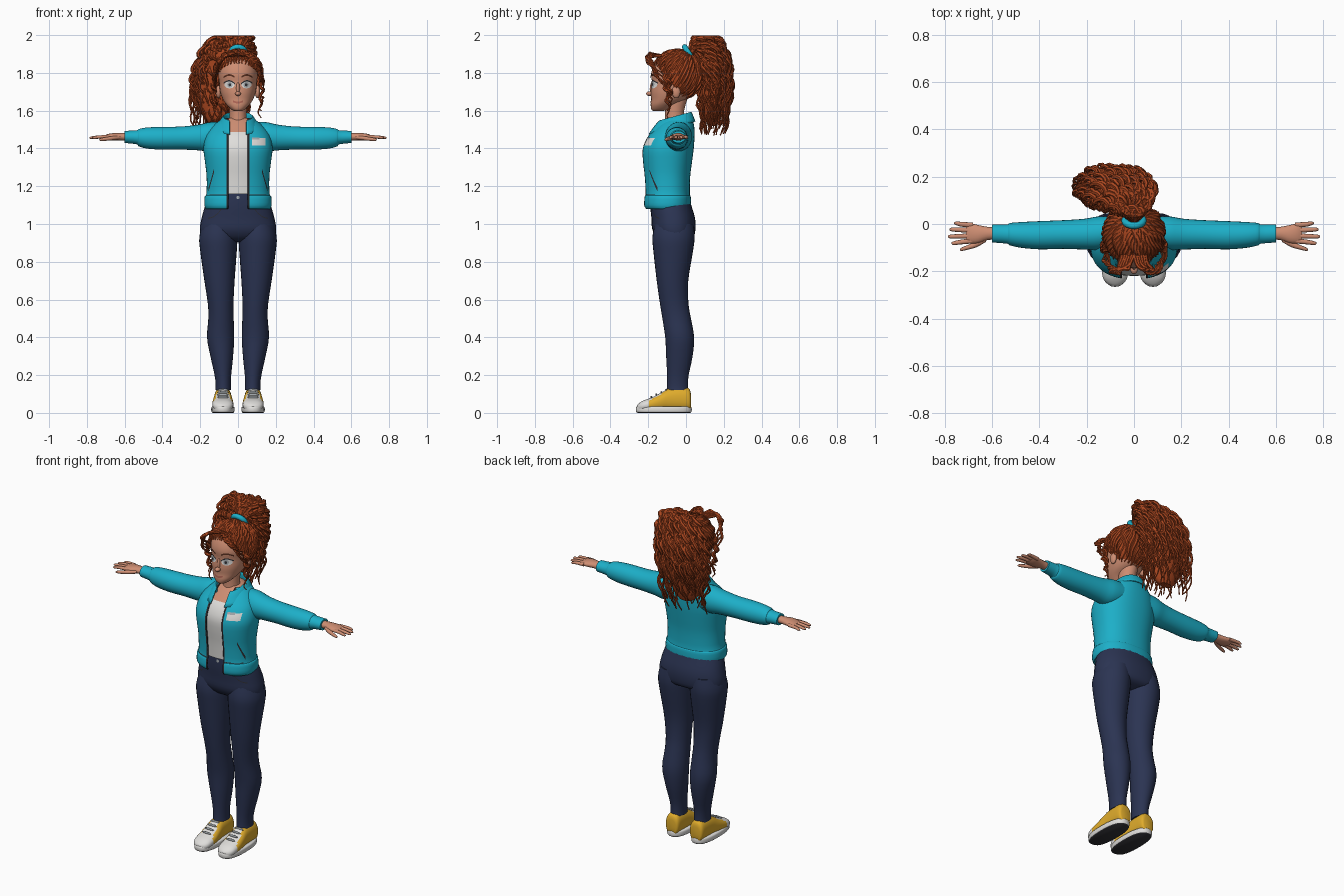
import bpy, bmesh, math, random
from mathutils import Vector
from mathutils.bvhtree import BVHTree

if "Cube" in bpy.data.objects:
    bpy.data.objects.remove(bpy.data.objects["Cube"])

random.seed(4)
COL = {"hair": (0.40, 0.062, 0.014), "teal": (0.012, 0.43, 0.58), "denim": (0.024, 0.034, 0.085),
       "skin": (0.62, 0.27, 0.17), "white": (0.74, 0.73, 0.71), "yellow": (0.74, 0.41, 0.025),
       "dark": (0.03, 0.03, 0.035), "grey": (0.38, 0.41, 0.43), "lips": (0.42, 0.13, 0.09),
       "brown": (0.10, 0.03, 0.015)}
MAT = {}
for key, c in COL.items():
    MAT[key] = bpy.data.materials.new(key)
    MAT[key].diffuse_color = (*c, 1)


def finish(name, bm, mats, rule=None):
    """Turn a bmesh into an object; rule(face) picks the material slot."""
    bmesh.ops.recalc_face_normals(bm, faces=bm.faces[:])
    for f in bm.faces:
        f.smooth = True
        if rule:
            f.material_index = rule(f)
    me = bpy.data.meshes.new(name)
    bm.to_mesh(me)
    bm.free()
    for m in mats:
        me.materials.append(MAT[m])
    ob = bpy.data.objects.new(name, me)
    bpy.context.collection.objects.link(ob)
    return ob


def smooth_rings(rings, k=3):
    """Catmull-Rom interpolation between cross-sections."""
    out = []
    for i in range(len(rings) - 1):
        p = [rings[max(0, min(len(rings) - 1, i + d))] for d in (-1, 0, 1, 2)]
        for s in range(k):
            t = s / k
            out.append([b + 0.5 * t * (c - a + t * (2 * a - 5 * b + 4 * c - d + t * (3 * (b - c) + d - a)))
                        for a, b, c, d in zip(*p)])
    return out + [list(rings[-1])]


def loft(name, rings, mats, axis="z", n=28, p=1.0, side=1, gap=None, rule=None, warp=None):
    """Rings are (position, centre, half width, near edge, far edge); gap leaves the front open."""
    sgn = lambda v: math.copysign(abs(v) ** p, v)
    bm, rows = bmesh.new(), []
    for t, c, h, a, b in smooth_rings(rings):
        if gap:
            a0, a1 = (math.asin(min(1, g / h) ** (1 / p)) for g in (gap, gap + 0.008))
            angs = [a0] + [a1 + (2 * math.pi - 2 * a1) * i / n for i in range(n + 1)] + [2 * math.pi - a0]
        else:
            angs = [2 * math.pi * i / n for i in range(n)]
        row = []
        for th in angs:
            u, v = c + h * sgn(math.sin(th)), (a + b) / 2 - (b - a) / 2 * sgn(math.cos(th))
            q = {"z": (u, v, t), "x": (t, v, u), "y": (u, t, v)}[axis]
            if warp:
                q = warp(*q)
            row.append(bm.verts.new((q[0] * side, q[1], q[2])))
        rows.append(row)
    m = len(rows[0])
    for r, s in zip(rows, rows[1:]):
        for i in range(m - 1 if gap else m):
            f = bm.faces.new((r[i], r[(i + 1) % m], s[(i + 1) % m], s[i]))
            if gap and i in (0, m - 2):
                f.material_index = 1
    if not gap:
        bm.faces.new(rows[0])
        bm.faces.new(rows[-1])
    return finish(name, bm, mats, rule)


def ball(name, loc, scale, mat, cut=None):
    bm = bmesh.new()
    bmesh.ops.create_uvsphere(bm, u_segments=28, v_segments=18, radius=1)
    for v in bm.verts:
        v.co = Vector(loc) + Vector([a * b for a, b in zip(v.co, scale)])
    if cut:
        bmesh.ops.bisect_plane(bm, geom=bm.verts[:] + bm.edges[:] + bm.faces[:], plane_co=cut[0],
                               plane_no=cut[1], clear_inner=True)
    return finish(name, bm, [mat])


def decal(name, target, fn, mat, lift=0.003, nu=12, nv=4):
    """Thin plate projected from the front on to the target; fn maps (u, v) to (x, z)."""
    me = target.data
    tree = BVHTree.FromPolygons([v.co for v in me.vertices], [p.vertices for p in me.polygons])
    bm, g = bmesh.new(), []
    for i in range(nu + 1):
        g.append([])
        for j in range(nv + 1):
            x, z = fn(i / nu, j / nv)
            hit = tree.ray_cast(Vector((x, -1, z)), Vector((0, 1, 0)))[0]
            g[i].append(bm.verts.new((x, (hit.y if hit else -0.15) - lift, z)))
    for i in range(nu):
        for j in range(nv):
            bm.faces.new((g[i][j], g[i + 1][j], g[i + 1][j + 1], g[i][j + 1]))
    bmesh.ops.remove_doubles(bm, verts=bm.verts[:], dist=1e-5)
    return finish(name, bm, [mat])


def oval(x, z, a, b):
    return lambda u, v: (x + a * v * math.cos(math.tau * u), z + b * v * math.sin(math.tau * u))


def band(x0, z0, x1, z1, w, bend=0.0):
    """Stroke of vertical width w from one point to another, with an upward bend."""
    return lambda u, v: (x0 + (x1 - x0) * u, z0 + (z1 - z0) * u + w * (v - 0.5) + bend * math.sin(math.pi * u))


def strands(name, paths, depth):
    """Tapered tubes, one per path."""
    cu = bpy.data.curves.new(name, "CURVE")
    cu.dimensions, cu.bevel_depth, cu.bevel_resolution, cu.use_fill_caps = "3D", depth, 1, True
    for path in paths:
        sp = cu.splines.new("POLY")
        sp.points.add(len(path) - 1)
        for i, (pt, q) in enumerate(zip(sp.points, path)):
            pt.co = (q[0], q[1], min(q[2], 1.988), 1)
            pt.radius = 1.05 - 0.75 * (i / (len(path) - 1)) ** 3
    cu.materials.append(MAT["hair"])
    ob = bpy.data.objects.new(name, cu)
    bpy.context.collection.objects.link(ob)
    bpy.ops.object.select_all(action="DESELECT")
    ob.select_set(True)
    bpy.context.view_layer.objects.active = ob
    bpy.ops.object.convert(target="MESH")


def curl(p0, p1, p2, p3, turns, r, n=34):
    """Cubic path wound into a corkscrew."""
    ph, out = random.random() * 6.28, []
    p0, p1, p2, p3 = map(Vector, (p0, p1, p2, p3))
    for i in range(n + 1):
        t = i / n
        q = p0 * (1 - t) ** 3 + p1 * 3 * t * (1 - t) ** 2 + p2 * 3 * t * t * (1 - t) + p3 * t ** 3
        a, k = ph + math.tau * turns * t, r * min(1, 3 * t)
        out.append(q + Vector((math.cos(a), math.sin(a), 0.5 * math.sin(a + 1))) * k)
    return out


# Torso: shirt with bare upper chest, open jacket, collar
TORSO = [(1.08, 0, .170, -.215, .02), (1.10, 0, .178, -.225, .026), (1.145, 0, .176, -.222, .025),
         (1.16, 0, .167, -.217, .02), (1.25, 0, .166, -.222, .022), (1.33, 0, .175, -.231, .032),
         (1.40, 0, .183, -.232, .041), (1.46, 0, .172, -.207, .045), (1.50, 0, .150, -.172, .045),
         (1.535, 0, .115, -.140, .04), (1.56, 0, .078, -.115, .03)]
loft("shirt", [(z, c, h - .014, a + .014, b - .014) for z, c, h, a, b in TORSO[3:]], ["white", "skin"],
     p=.88, rule=lambda f: int(f.calc_center_median().z > 1.492))
jacket = loft("jacket", TORSO, ["teal", "dark"], n=44, p=.88, gap=.052)
collar = loft("collar", [(1.545, 0, .074, -.15, .022), (1.583, 0, .072, -.145, .02), (1.588, 0, .082, -.16, .03),
                         (1.535, 0, .118, -.205, .05)], ["teal", "teal"], p=.9, gap=.045,
              warp=lambda x, y, z: (x, y, z - .27 * (.02 - y)))
for ob in (jacket, collar):
    mod = ob.modifiers.new("thickness", "SOLIDIFY")
    mod.thickness, mod.offset = .007, -1
decal("chest_badge", jacket, lambda u, v: (.075 + .07 * u, .0 + 1.415 + .04 * v), "white")
decal("badge_strip", jacket, lambda u, v: (.075 + .04 * u, 1.447 + .012 * v), "grey", .006)
for s in (1, -1):
    decal("pocket_slash", jacket, band(s * .128, 1.28, s * .155, 1.185, .02), "dark")
decal("hem_seam", jacket, band(.06, 1.157, .15, 1.157, .004), "dark")
decal("hem_seam", jacket, band(-.06, 1.157, -.15, 1.157, .004), "dark")

# Trousers
hips = loft("hips", [(1.17, 0, .135, -.19, .01), (1.10, 0, .172, -.19, .028), (1.03, 0, .193, -.183, .048),
                     (.97, 0, .202, -.178, .05), (.925, 0, .185, -.15, .035), (.905, 0, .10, -.11, -.02)],
            ["denim"], p=.9)
decal("waist_button", hips, oval(0, 1.14, .009, .009), "grey")
for s in (1, -1):
    decal("front_pocket", hips, band(s * .08, 1.09, s * .16, 1.03, .005, -.015), "dark", .002)
    loft("leg", [(1.0, .098, .09, -.165, .04), (.93, .104, .101, -.178, .046), (.85, .103, .096, -.172, .036),
                 (.70, .098, .080, -.155, .012), (.58, .092, .068, -.138, .013), (.50, .090, .067, -.125, .026),
                 (.40, .092, .072, -.110, .043), (.30, .086, .060, -.105, .035), (.20, .080, .044, -.100, .014),
                 (.145, .078, .040, -.100, .01), (.12, .078, .041, -.102, .012)], ["denim"], side=s)

    # Shoe: sole with dark underside, canvas upper with toe cap and tongue, laces
    loft("sole", [(.0, .08, .054, -.256, .024), (.008, .08, .061, -.265, .030), (.028, .08, .061, -.265, .030),
                  (.034, .08, .056, -.258, .026)], ["white", "dark"], side=s, p=.8,
         rule=lambda f: int(f.normal.z < -.6))
    loft("shoe_upper", [(.026, .08, .03, .02, .10), (.015, .08, .042, .01, .13), (-.03, .08, .045, .01, .137),
                        (-.09, .08, .047, .01, .130), (-.13, .08, .052, .01, .108), (-.18, .08, .056, .01, .082),
                        (-.225, .08, .052, .01, .066), (-.25, .08, .036, .01, .05), (-.26, .08, .015, .015, .04)],
         ["yellow", "white"], axis="y", side=s, p=.85, rule=lambda f: int(
             f.calc_center_median().y < -.2 or (f.calc_center_median().y < -.1 and f.normal.z > .8)))
    for i in range(4):
        y = -.105 - .026 * i
        ball("lace", (s * .08, y, .121 - .0125 * i), (.03, .005, .007), "grey")

    # Sleeve with cuff
    loft("sleeve", [(.08, 1.47, .070, -.095, .03), (.15, 1.462, .077, -.11, .032), (.21, 1.458, .068, -.108, .022),
                    (.30, 1.455, .061, -.105, .016), (.40, 1.454, .060, -.107, .012), (.48, 1.455, .056, -.10, .008),
                    (.525, 1.457, .046, -.09, .004), (.537, 1.459, .037, -.083, -.002),
                    (.60, 1.461, .032, -.078, -.002)], ["teal"], axis="x", side=s)

    # Hand
    loft("palm", [(.58, 1.461, .022, -.066, -.014), (.62, 1.462, .020, -.068, -.012), (.66, 1.462, .019, -.082, -.004),
                  (.69, 1.461, .015, -.082, .002), (.71, 1.46, .008, -.076, -.004)], ["skin"], axis="x", n=16, side=s)
    for y, tip, dy in ((-.005, .760, .008), (-.027, .780, .004), (-.05, .787, -.003), (-.071, .772, -.01)):
        loft("finger", [(.68, 1.461, .010, y - .011, y + .011), (.73, 1.461, .009, y + dy * .5 - .01, y + dy * .5 + .01),
                        (tip - .01, 1.457, .007, y + dy - .008, y + dy + .008),
                        (tip, 1.455, .002, y + dy - .003, y + dy + .003)], ["skin"], axis="x", n=10, side=s)
    loft("thumb", [(.625, 1.458, .010, -.075, -.045), (.665, 1.454, .011, -.098, -.07), (.70, 1.45, .010, -.108, -.088),
                   (.728, 1.447, .007, -.114, -.099), (.735, 1.446, .002, -.112, -.106)], ["skin"], axis="x", n=10, side=s)

# Neck and head
loft("neck", [(1.48, 0, .058, -.125, .01), (1.54, 0, .047, -.112, -.008), (1.60, 0, .045, -.11, -.01),
              (1.67, 0, .05, -.11, .01)], ["skin"])
head = loft("head", [(1.598, 0, .018, -.172, -.125), (1.606, 0, .036, -.183, -.09), (1.63, 0, .060, -.187, -.06),
                     (1.66, 0, .080, -.184, 0), (1.70, 0, .094, -.186, .04), (1.75, 0, .100, -.180, .06),
                     (1.80, 0, .104, -.184, .065), (1.86, 0, .092, -.160, .055), (1.90, 0, .05, -.11, .01)],
            ["skin"], n=40, p=.92)
ball("nose_bridge", (0, -.18, 1.715), (.010, .012, .035), "skin")
ball("nose_tip", (0, -.193, 1.69), (.015, .018, .012), "skin")
decal("mouth", head, band(-.027, 1.65, .027, 1.65, .010, -.007), "lips")
for s in (1, -1):
    ball("ear", (s * .103, -.052, 1.70), (.014, .022, .034), "skin")
    decal("eye", head, oval(s * .045, 1.737, .027, .019), "white", .003, 20)
    decal("iris", head, oval(s * .043, 1.737, .014, .016), "grey", .005, 16)
    decal("pupil", head, oval(s * .043, 1.737, .007, .008), "dark", .007, 12)
    decal("lash", head, band(s * .016, 1.742, s * .076, 1.746, .007, .014), "dark", .006)
    decal("brow", head, band(s * .018, 1.778, s * .078, 1.776, .009, .012), "brown", .005)

# Hair cap swept back to the tie
C, R, N = Vector((0, -.05, 1.785)), Vector((.126, .133, .130)), Vector((0, 1.22, 1)).normalized()
ball("hair_cap", C, R, "hair", cut=((0, 0, 1.65), (0, 1.22, 1)))
E, tie, swept = N.cross(Vector((1, 0, 0))), Vector((0, .46, .86)).normalized(), []
for i in range(46):
    a = math.tau * i / 46
    start = (N * -.347 + (Vector((1, 0, 0)) * math.cos(a) + E * math.sin(a)) * .938).normalized()
    row = []
    for j in range(17):
        d = start.slerp(tie, j / 16 * .93) if start.dot(tie) > -.98 else start.lerp(tie, j / 16).normalized()
        d = d * (1.01 + .025 * math.sin(j * 1.1 + i * 2))
        row.append(C + Vector((d.x * R.x + .004 * math.sin(j + i), d.y * R.y, d.z * R.z)))
    swept.append(row[::-1])
strands("swept_hair", swept, .011)

# Loose curls round the face
loose = []
for s in (1, -1):
    for k in range(6):
        o = .008 * k
        loose.append(curl((s * .01 * k, -.13, 1.89), (s * (.03 + o), -.25, 1.93 - o), (s * (.12 + o / 3), -.20, 1.87),
                          (s * (.112 + o / 2), -.13 + o, 1.79 - .02 * k), 3, .009, 24))
    for k in range(3):
        loose.append(curl((s * .105, -.11 + .02 * k, 1.82), (s * .15, -.12, 1.75), (s * .115, -.1 + .02 * k, 1.68),
                          (s * (.115 + .008 * k), -.09, 1.56 + .04 * k), 4, .009))
strands("face_curls", loose, .0075)

# Ponytail: tie, core and corkscrew locks
bpy.ops.mesh.primitive_torus_add(location=(0, .014, 1.905), rotation=(math.radians(-57), 0, 0), major_segments=28,
                                 minor_segments=10, major_radius=.038, minor_radius=.015)
bpy.context.object.name = "hair_tie"
bpy.context.object.data.materials.append(MAT["teal"])
loft("ponytail_core", [(1.965, -.01, .04, .06, .12), (1.92, -.04, .08, .03, .18), (1.85, -.07, .11, .05, .21),
                       (1.75, -.09, .125, .065, .215), (1.65, -.10, .115, .075, .20), (1.56, -.10, .08, .095, .18),
                       (1.52, -.10, .04, .12, .165)], ["hair"])
locks = []
for i in range(125):
    a, r = math.tau * i * .618, random.uniform(.7, 1.05)
    ox, oy = .15 * r * math.cos(a), .085 * r * math.sin(a)
    locks.append(curl((ox * .12, .025 + oy * .1, 1.905), (ox * .5, .10 + oy * .4, random.uniform(1.99, 2.14)),
                      (-.10 + ox * 1.4, .19 + oy * 1.6, random.uniform(1.84, 1.95)),
                      (-.095 + ox * .9, .145 + oy * .75, random.uniform(1.47, 1.68)), random.uniform(5, 7), .013, 44))
strands("ponytail_locks", locks, .0105)

# Smooth shading with crisp edges
bpy.ops.object.select_all(action="SELECT")
bpy.context.view_layer.objects.active = jacket
bpy.ops.object.shade_smooth_by_angle(angle=math.radians(50))

for m in bpy.data.materials:
    if m.users and not m.is_grease_pencil:
        m.use_nodes = True
        m.node_tree.nodes["Principled BSDF"].inputs["Base Color"].default_value = m.diffuse_color
